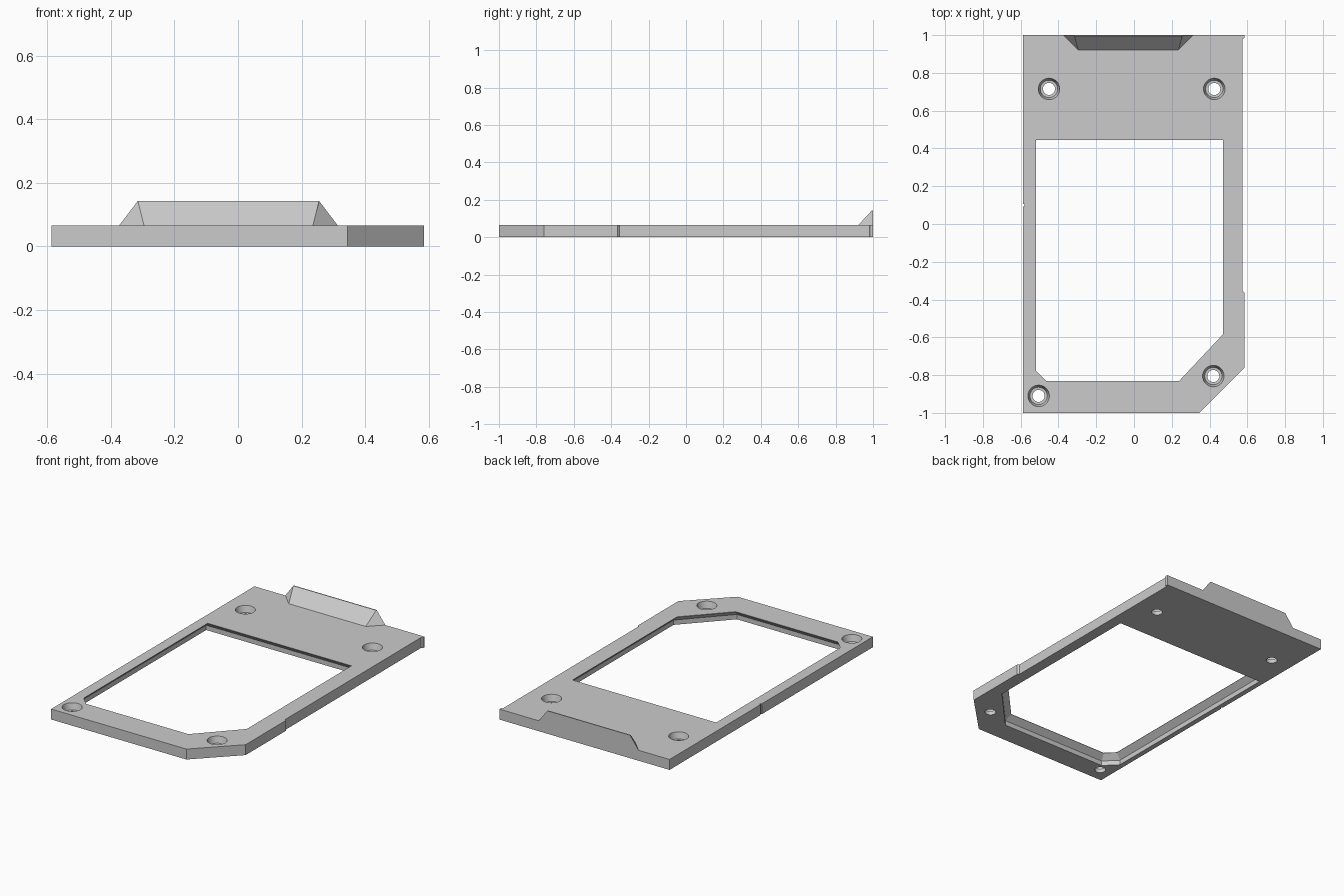
import bpy
import bmesh
import math
from mathutils import Vector

if "Cube" in bpy.data.objects:
    bpy.data.objects.remove(bpy.data.objects["Cube"], do_unlink=True)

TOP = 0.065

grey = bpy.data.materials.new("plain_grey")
grey.use_nodes = True
colour = (0.6, 0.6, 0.6, 1)
grey.diffuse_color = colour
grey.node_tree.nodes["Principled BSDF"].inputs["Base Color"].default_value = colour


def loft(name, rings):
    """Closed solid through (outline, height) rings with equal point counts."""
    bm = bmesh.new()
    loops = [[bm.verts.new((x, y, z)) for x, y in pts] for pts, z in rings]
    n = len(loops[0])
    for low, high in zip(loops, loops[1:]):
        for i in range(n):
            j = (i + 1) % n
            bm.faces.new((low[i], low[j], high[j], high[i]))
    bm.faces.new(loops[0][::-1])
    bm.faces.new(loops[-1])
    bmesh.ops.recalc_face_normals(bm, faces=bm.faces)
    mesh = bpy.data.meshes.new(name)
    bm.to_mesh(mesh)
    bm.free()
    mesh.materials.append(grey)
    obj = bpy.data.objects.new(name, mesh)
    bpy.context.collection.objects.link(obj)
    return obj


def grow(pts, d):
    """Offset a convex counter-clockwise outline outwards by d."""
    out = []
    for i, p in enumerate(pts):
        a, b, c = Vector(pts[i - 1]), Vector(p), Vector(pts[(i + 1) % len(pts)])
        e1, e2 = (b - a).normalized(), (c - b).normalized()
        n1, n2 = Vector((e1.y, -e1.x)), Vector((e2.y, -e2.x))
        out.append(tuple(b + (n1 + n2) * d / (1 + n1.dot(n2))))
    return out


def circle(cx, cy, r, n=32):
    return [(cx + r * math.cos(math.tau * i / n), cy + r * math.sin(math.tau * i / n))
            for i in range(n)]


# Plate with clipped corner, shallow side relief and a tiny side nick
outline = [(-0.587, -1), (0.345, -1), (0.585, -0.76), (0.585, -0.365),
           (0.575, -0.355), (0.575, 0.98), (0.585, 0.985), (0.585, 1),
           (-0.587, 1), (-0.587, 0.105), (-0.58, 0.105), (-0.58, 0.093),
           (-0.587, 0.093)]
plate = loft("frame_plate", [(outline, 0), (outline, TOP)])

# Window opening, undercut towards the underside
window = [(-0.465, -0.83), (0.24, -0.83), (0.47, -0.585), (0.47, 0.445),
          (-0.52, 0.445), (-0.52, -0.775)]
wide = grow(window, 0.035)
cutters = [loft("window_cutter", [(wide, -0.05), (wide, 0.03),
                                  (window, TOP - 0.002), (window, 0.1)])]

# Recessed screw holes
for x, y in [(-0.45, 0.715), (0.425, 0.715), (0.42, -0.805), (-0.505, -0.91)]:
    profile = [(0.032, -0.05), (0.032, 0.025), (0.046, 0.026), (0.057, TOP), (0.057, 0.1)]
    cutters.append(loft("hole_cutter", [(circle(x, y, r), z) for r, z in profile]))

for cutter in cutters:
    cutter.hide_render = True
    mod = plate.modifiers.new("cut", "BOOLEAN")
    mod.operation = "DIFFERENCE"
    mod.solver = "EXACT"
    mod.object = cutter

# Bake the cuts and drop the cutters
graph = bpy.context.evaluated_depsgraph_get()
baked = bpy.data.meshes.new_from_object(plate.evaluated_get(graph))
plate.modifiers.clear()
plate.data = baked
for cutter in cutters:
    bpy.data.objects.remove(cutter, do_unlink=True)

# Wedge-shaped tab along the back edge
base = [(-0.295, 0.92), (0.235, 0.92), (0.315, 1), (-0.375, 1)]
crest = [(-0.315, 0.994), (0.255, 0.994), (0.255, 1), (-0.315, 1)]
loft("back_tab", [(base, TOP - 0.001), (crest, 0.143)])
